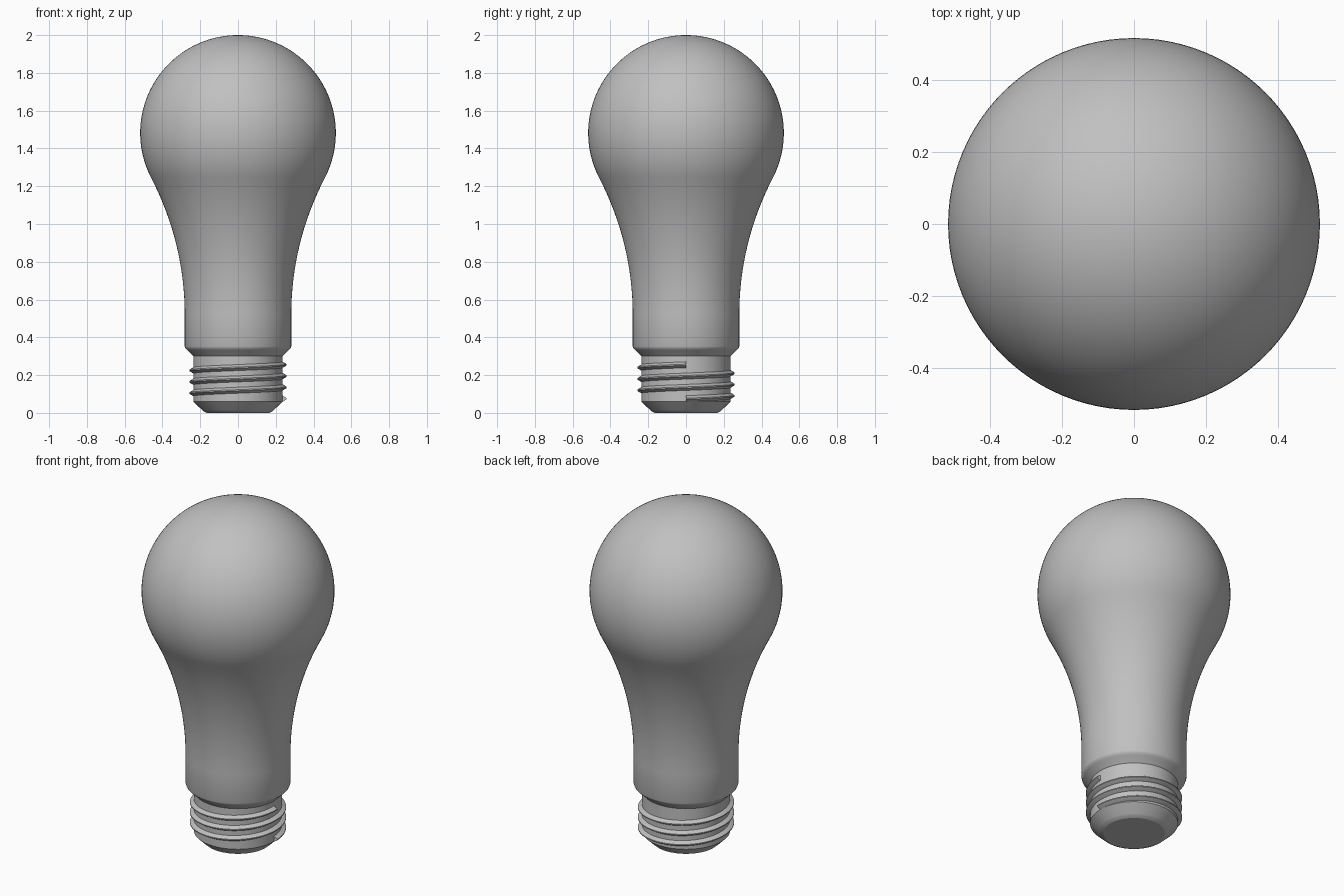
import bpy, bmesh
from math import sin, cos, pi, sqrt, atan2, radians, tau

if "Cube" in bpy.data.objects:
    bpy.data.objects.remove(bpy.data.objects["Cube"])

# Single plain grey
grey = bpy.data.materials.new("plain_grey")
grey.use_nodes = True
color = (0.53, 0.53, 0.53, 1)
grey.diffuse_color = color
grey.node_tree.nodes["Principled BSDF"].inputs["Base Color"].default_value = color


def finish(name, bm, angle):
    bmesh.ops.recalc_face_normals(bm, faces=bm.faces)
    mesh = bpy.data.meshes.new(name)
    bm.to_mesh(mesh)
    bm.free()
    mesh.materials.append(grey)
    obj = bpy.data.objects.new(name, mesh)
    bpy.context.collection.objects.link(obj)
    bpy.ops.object.select_all(action="DESELECT")
    obj.select_set(True)
    bpy.context.view_layer.objects.active = obj
    bpy.ops.object.shade_smooth_by_angle(angle=radians(angle))
    return obj


def lathe(name, profile, angle=30, steps=96):
    bm = bmesh.new()
    verts = [bm.verts.new((r, 0, z)) for r, z in profile]
    edges = [bm.edges.new(pair) for pair in zip(verts, verts[1:])]
    bmesh.ops.spin(bm, geom=verts + edges, cent=(0, 0, 0), axis=(0, 0, 1),
                   angle=tau, steps=steps)
    bmesh.ops.remove_doubles(bm, verts=bm.verts, dist=1e-5)
    return finish(name, bm, angle)


# Glass bulb: a dome that runs tangent into a concave neck arc
R, zc = 0.518, 1.482
neck_r, neck_z = 0.282, 0.52
h = zc - neck_z
arc_r = (neck_r ** 2 + h ** 2 - R ** 2) / (2 * (R - neck_r))
arc_x = neck_r + arc_r
tilt = atan2(h, arc_x)

profile = [(0.236, 0.30), (0.268, 0.332), (0.278, 0.341), (neck_r, 0.352)]
for i in range(17):
    a = tilt * i / 16
    profile.append((arc_x - arc_r * cos(a), neck_z + arc_r * sin(a)))
for i in range(1, 41):
    a = -tilt + (pi / 2 + tilt) * i / 40
    profile.append((max(R * cos(a), 0), zc + R * sin(a)))
lathe("glass_bulb", profile)

# Screw base with chamfered foot
lathe("screw_base", [(0, 0), (0.165, 0), (0.182, 0.008), (0.19, 0.015),
                     (0.236, 0.06), (0.236, 0.30)], angle=25)

# Helical thread: three right-handed turns of a rounded ridge
turns, pitch, start, steps = 3, 0.06, 0.075, 72
section = [(0.225, -0.021), (0.236, -0.016), (0.252, -0.007), (0.258, -0.003),
           (0.258, 0.003), (0.252, 0.007), (0.236, 0.016), (0.225, 0.021)]
bm = bmesh.new()
rings = []
for i in range(turns * steps + 1):
    a = tau * i / steps
    z = start + pitch * i / steps
    rings.append([bm.verts.new((r * cos(a), r * sin(a), z + dz)) for r, dz in section])
n = len(section)
for lower, upper in zip(rings, rings[1:]):
    for k in range(n):
        j = (k + 1) % n
        bm.faces.new((lower[k], lower[j], upper[j], upper[k]))
bm.faces.new(rings[0])
bm.faces.new(rings[-1])
finish("screw_thread", bm, 40)
